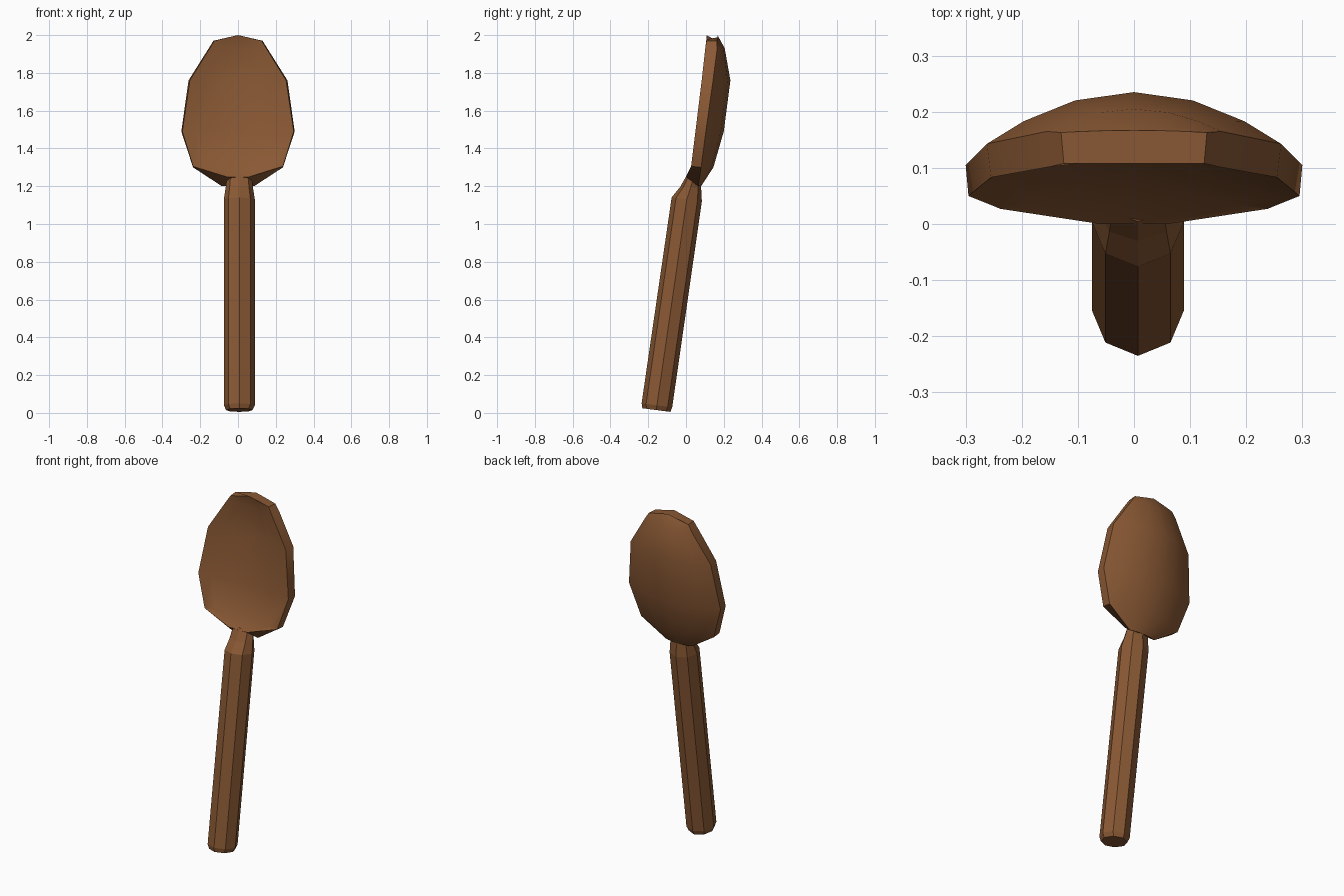
import bpy, math

if "Cube" in bpy.data.objects:
    bpy.data.objects.remove(bpy.data.objects["Cube"])

wood = bpy.data.materials.new("brown_wood")
wood.diffuse_color = (0.25, 0.098, 0.034, 1)
wood.use_nodes = True
wood.node_tree.nodes["Principled BSDF"].inputs["Base Color"].default_value = wood.diffuse_color


def loft(name, rings):
    """Skin a list of equal-sized closed rings and cap both ends."""
    n = len(rings[0])
    verts = [p for r in rings for p in r]
    faces = [(i * n + j, i * n + (j + 1) % n, (i + 1) * n + (j + 1) % n, (i + 1) * n + j)
             for i in range(len(rings) - 1) for j in range(n)]
    faces += [tuple(reversed(range(n))), tuple(range(len(verts) - n, len(verts)))]
    me = bpy.data.meshes.new(name)
    me.from_pydata(verts, [], faces)
    me.materials.append(wood)
    ob = bpy.data.objects.new(name, me)
    bpy.context.collection.objects.link(ob)
    return ob


# Handle: leaning octagon, narrowing into the neck under the bowl
def octagon(y, z, rx, ry, slope):
    pts = []
    for k in range(8):
        a = k * math.pi / 4
        dy = ry * math.sin(a)
        pts.append((0.007 + rx * math.cos(a), y + dy, z - slope * dy))
    return pts


loft("handle", [octagon(-0.157, 0.015, 0.07, 0.074, 0.13),
                octagon(-0.154, 0.04, 0.082, 0.081, 0.13),
                octagon(0.004, 1.13, 0.082, 0.08, 0.13),
                octagon(0.025, 1.195, 0.072, 0.055, 0.05),
                octagon(0.045, 1.26, 0.065, 0.04, 0.0)])

# Bowl: half width, z, y, bulge for the hollow front, then the same for the domed back
rows = [(.06, 1.25, .000, .000, .085, 1.20, .065, .015),
        (.238, 1.305, .027, .020, .238, 1.30, .080, .065),
        (.295, 1.49, .050, .040, .300, 1.49, .105, .095),
        (.255, 1.76, .083, .042, .262, 1.76, .143, .092),
        (.150, 1.93, .102, .025, .155, 1.93, .165, .040),
        (.125, 1.97, .108, .000, .130, 1.97, .163, .004)]
steps = [-1, -0.75, -0.4, 0, 0.4, 0.75, 1]


def bowl_ring(row, peak):
    def side(w, z, y, bulge, ts):
        return [(w * t, y + bulge * (1 - t * t), z + peak * (1 - abs(t))) for t in ts]
    return side(*row[:4], steps) + side(*row[4:], steps[::-1])


bowl = loft("bowl", [bowl_ring(r, 0.03 if r is rows[-1] else 0) for r in rows])
bpy.context.view_layer.objects.active = bowl
bowl.select_set(True)
bpy.ops.object.shade_smooth_by_angle(angle=math.radians(30))
